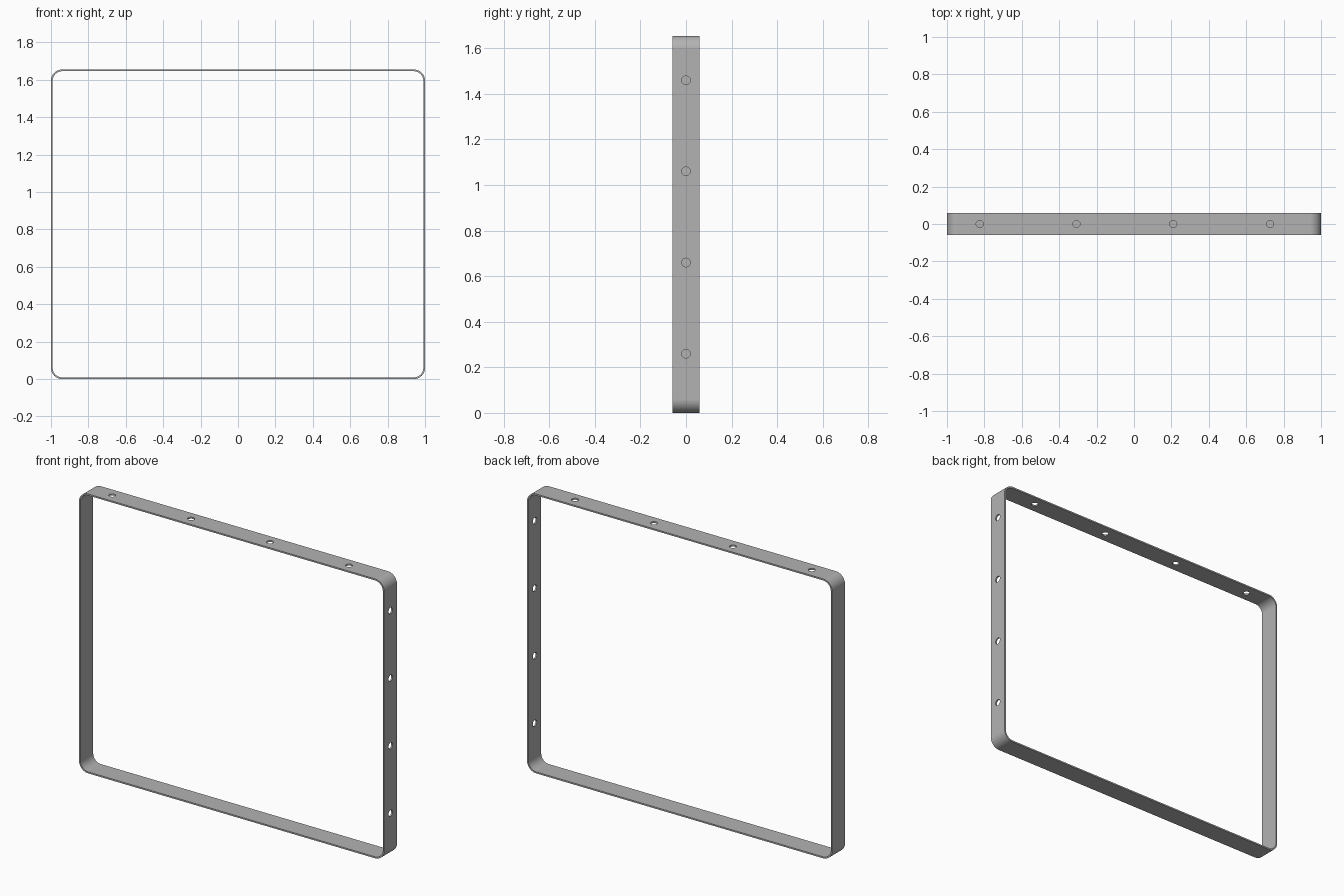
import bpy, bmesh
from math import sin, cos, pi, radians
from mathutils import Matrix, Vector

cube = bpy.data.objects.get("Cube")
if cube:
    bpy.data.objects.remove(cube)

HALF_W, HEIGHT, HALF_D = 1.0, 1.655, 0.06
WALL, RADIUS, STEPS = 0.009, 0.06, 10

metal = bpy.data.materials.new("grey metal")
metal.use_nodes = True
colour = (0.45, 0.45, 0.45, 1)
metal.diffuse_color = colour
metal.node_tree.nodes["Principled BSDF"].inputs["Base Color"].default_value = colour


def make_object(name, bm):
    bmesh.ops.recalc_face_normals(bm, faces=bm.faces)
    mesh = bpy.data.meshes.new(name)
    bm.to_mesh(mesh)
    bm.free()
    mesh.materials.append(metal)
    obj = bpy.data.objects.new(name, mesh)
    bpy.context.collection.objects.link(obj)
    return obj


def rounded_outline(inset):
    """Rounded rectangle in the xz plane, moved inward by inset."""
    points = []
    low, high = RADIUS, HEIGHT - RADIUS
    side = HALF_W - RADIUS
    for corner, (x, z) in enumerate([(side, high), (-side, high), (-side, low), (side, low)]):
        for i in range(STEPS + 1):
            a = (corner + i / STEPS) * pi / 2
            r = RADIUS - inset
            points.append((x + r * cos(a), z + r * sin(a)))
    return points


# Rounded band
bm = bmesh.new()
loops = [[bm.verts.new((x, y, z)) for x, z in rounded_outline(inset)]
         for inset, y in [(0, -HALF_D), (0, HALF_D), (WALL, HALF_D), (WALL, -HALF_D)]]
count = len(loops[0])
for k in range(4):
    a, b = loops[k], loops[(k + 1) % 4]
    for i in range(count):
        j = (i + 1) % count
        bm.faces.new((a[i], a[j], b[j], b[i]))
frame = make_object("frame_band", bm)

# Screw holes through the top and the left side
bm = bmesh.new()


def add_drill(centre, axis):
    turn = Vector((0, 0, 1)).rotation_difference(Vector(axis)).to_matrix().to_4x4()
    bmesh.ops.create_cone(bm, cap_ends=True, segments=32, radius1=0.019, radius2=0.019,
                          depth=0.1, matrix=Matrix.Translation(centre) @ turn)


for i in range(4):
    add_drill((-0.825 + i * 0.5175, 0, HEIGHT), (0, 0, 1))
    add_drill((HALF_W, 0, 0.26 + i * 0.4), (1, 0, 0))
drill = make_object("hole_cutter", bm)
drill.hide_render = True

bpy.ops.object.select_all(action="DESELECT")
frame.select_set(True)
bpy.context.view_layer.objects.active = frame
cut = frame.modifiers.new("Holes", "BOOLEAN")
cut.operation, cut.solver, cut.object = "DIFFERENCE", "EXACT", drill
bpy.ops.object.modifier_apply(modifier=cut.name)
bpy.data.objects.remove(drill)

# Smooth corners, flat straight runs
bpy.ops.object.shade_smooth_by_angle(angle=radians(30))
weight = frame.modifiers.new("Weighted normals", "WEIGHTED_NORMAL")
weight.keep_sharp = True
